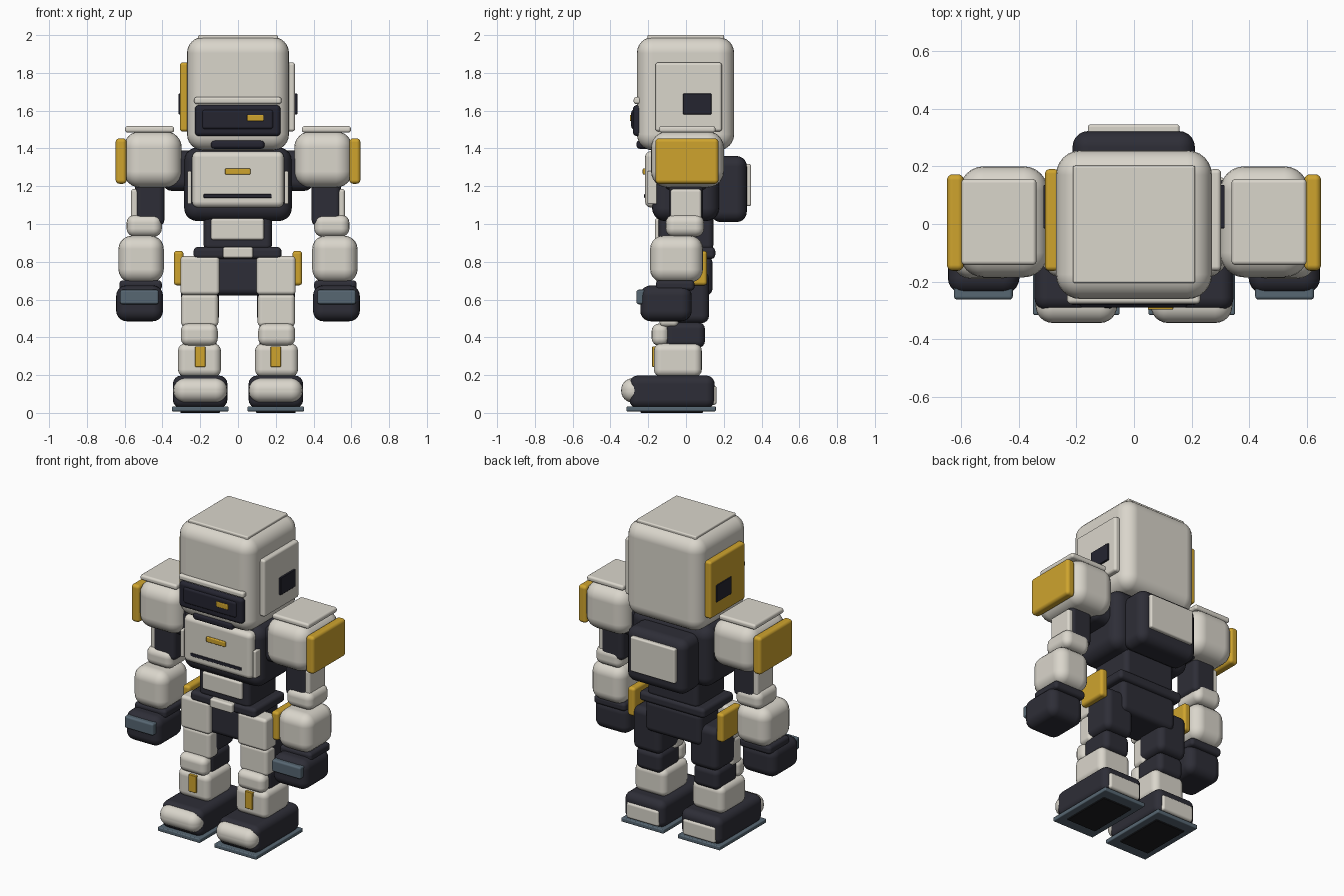
import bpy


def material(name, rgb):
    m = bpy.data.materials.new(name)
    m.diffuse_color = (*rgb, 1)
    return m


WHITE = material("warm_white", (0.70, 0.67, 0.60))
DARK = material("charcoal", (0.027, 0.027, 0.038))
BLACK = material("visor_black", (0.018, 0.018, 0.030))
GOLD = material("gold_yellow", (0.62, 0.37, 0.027))
STEEL = material("steel_blue", (0.095, 0.135, 0.17))
RUBBER = material("sole_rubber", (0.012, 0.012, 0.014))


def block(name, x, y, z, mat, r=0.01, seg=4):
    """Rounded box given by its (min, max) range on each axis."""
    corners = [(a, b, c) for a in x for b in y for c in z]
    faces = [(0, 1, 3, 2), (4, 6, 7, 5), (0, 4, 5, 1),
             (2, 3, 7, 6), (0, 2, 6, 4), (1, 5, 7, 3)]
    me = bpy.data.meshes.new(name)
    me.from_pydata(corners, [], faces)
    me.materials.append(mat)
    me.shade_smooth()
    ob = bpy.data.objects.new(name, me)
    bpy.context.collection.objects.link(ob)
    smallest = min(x[1] - x[0], y[1] - y[0], z[1] - z[0])
    bev = ob.modifiers.new("rounding", "BEVEL")
    bev.width = min(r, smallest * 0.48)
    bev.segments = seg
    bev.limit_method = "NONE"
    bev.harden_normals = True
    return ob


def pair(name, x, y, z, mat, r=0.01, seg=4):
    """Left and right copies of a block; x is given for the +x side."""
    block(name + "_left", x, y, z, mat, r, seg)
    block(name + "_right", (-x[1], -x[0]), y, z, mat, r, seg)


# Head shell, crown plate and side panels
block("head", (-0.27, 0.27), (-0.26, 0.255), (1.39, 1.99), WHITE, 0.085, 6)
block("crown_plate", (-0.212, 0.212), (-0.205, 0.202), (1.975, 2.0), WHITE, 0.008)
block("ear_panel_white", (0.26, 0.302), (-0.162, 0.19), (1.49, 1.855), WHITE, 0.015)
block("ear_panel_gold", (-0.308, -0.26), (-0.162, 0.19), (1.49, 1.855), GOLD, 0.015)
pair("ear_port", (0.28, 0.314), (-0.015, 0.135), (1.58, 1.69), BLACK, 0.004)

# Face
block("visor", (-0.228, 0.225), (-0.281, -0.22), (1.465, 1.63), BLACK, 0.022)
block("visor_screen", (-0.19, 0.187), (-0.29, -0.25), (1.502, 1.605), BLACK, 0.015)
block("eye_light", (0.048, 0.136), (-0.297, -0.27), (1.545, 1.578), GOLD, 0.005)
block("brow", (-0.232, 0.23), (-0.277, -0.22), (1.635, 1.672), WHITE, 0.014)
block("jaw_vent", (-0.143, 0.14), (-0.262, -0.18), (1.398, 1.443), BLACK, 0.018)

# Torso and chest
block("neck", (-0.14, 0.14), (-0.13, 0.13), (1.33, 1.42), DARK, 0.03)
block("torso", (-0.285, 0.285), (-0.18, 0.175), (1.015, 1.405), DARK, 0.07, 5)
block("chest_plate", (-0.243, 0.243), (-0.217, -0.14), (1.087, 1.385), WHITE, 0.032)
block("chest_badge", (-0.068, 0.066), (-0.229, -0.2), (1.262, 1.295), GOLD, 0.006)
block("chest_slit", (-0.182, 0.178), (-0.222, -0.2), (1.138, 1.158), BLACK, 0.004)
pair("chest_side_strip", (0.245, 0.268), (-0.205, -0.15), (1.105, 1.28), WHITE, 0.008)

# Backpack
block("backpack", (-0.213, 0.211), (0.13, 0.322), (1.01, 1.36), DARK, 0.055, 5)
block("backpack_plate", (-0.16, 0.158), (0.30, 0.345), (1.095, 1.317), WHITE, 0.010)

# Waist and pelvis
block("waist", (-0.182, 0.18), (-0.145, 0.145), (0.86, 1.06), DARK, 0.03)
block("belly_plate", (-0.143, 0.138), (-0.165, -0.11), (0.915, 1.03), WHITE, 0.014)
block("belt", (-0.235, 0.23), (-0.155, 0.155), (0.815, 0.878), DARK, 0.022)
block("buckle", (-0.08, 0.08), (-0.178, -0.13), (0.82, 0.878), WHITE, 0.012)
block("pelvis", (-0.2, 0.2), (-0.125, 0.14), (0.622, 0.83), DARK, 0.035)

# Shoulders
pair("shoulder_joint", (0.2, 0.4), (-0.12, 0.12), (1.175, 1.39), DARK, 0.05)
pair("shoulder", (0.298, 0.605), (-0.185, 0.2), (1.193, 1.49), WHITE, 0.085, 6)
pair("shoulder_top_plate", (0.338, 0.598), (-0.142, 0.156), (1.484, 1.518), WHITE, 0.014)
pair("shoulder_side_plate", (0.59, 0.648), (-0.162, 0.172), (1.213, 1.453), GOLD, 0.02)

# Arms
pair("upper_arm", (0.39, 0.545), (-0.09, 0.09), (0.99, 1.22), DARK, 0.03)
pair("upper_arm_plate", (0.52, 0.566), (-0.082, 0.082), (1.02, 1.185), WHITE, 0.015)
pair("elbow", (0.403, 0.59), (-0.108, 0.096), (0.932, 1.05), WHITE, 0.045)
pair("forearm", (0.393, 0.633), (-0.19, 0.09), (0.69, 0.938), WHITE, 0.07, 5)
pair("wrist_cuff", (0.403, 0.628), (-0.16, 0.045), (0.648, 0.702), DARK, 0.02)
pair("hand", (0.397, 0.645), (-0.242, 0.03), (0.485, 0.675), DARK, 0.055, 5)
pair("knuckle_plate", (0.42, 0.624), (-0.262, -0.21), (0.575, 0.652), STEEL, 0.012)

# Hips and thighs
pair("hip_plate", (0.288, 0.34), (-0.08, 0.112), (0.675, 0.858), GOLD, 0.018)
pair("thigh", (0.1, 0.302), (-0.09, 0.122), (0.475, 0.75), DARK, 0.04)
pair("thigh_upper_plate", (0.098, 0.305), (-0.155, -0.04), (0.625, 0.83), WHITE, 0.02)
pair("thigh_lower_plate", (0.104, 0.302), (-0.14, -0.04), (0.455, 0.632), WHITE, 0.025)

# Knees and shins
pair("knee_joint", (0.112, 0.295), (-0.11, 0.1), (0.345, 0.48), DARK, 0.035)
pair("knee_cap", (0.107, 0.303), (-0.182, -0.09), (0.355, 0.473), WHITE, 0.04)
pair("shin", (0.09, 0.318), (-0.17, 0.084), (0.19, 0.368), WHITE, 0.04)
pair("shin_stripe", (0.173, 0.227), (-0.179, -0.15), (0.243, 0.352), GOLD, 0.004)

# Feet
pair("foot", (0.056, 0.345), (-0.3, 0.152), (0.025, 0.198), DARK, 0.045)
pair("toe_cap", (0.058, 0.341), (-0.343, -0.2), (0.055, 0.183), WHITE, 0.06, 6)
pair("heel_plate", (0.085, 0.315), (0.11, 0.162), (0.042, 0.145), WHITE, 0.016)
pair("sole", (0.05, 0.35), (-0.315, 0.158), (0.008, 0.034), STEEL, 0.006)
pair("sole_pad", (0.095, 0.305), (-0.24, 0.09), (0.0, 0.02), RUBBER, 0.004)
